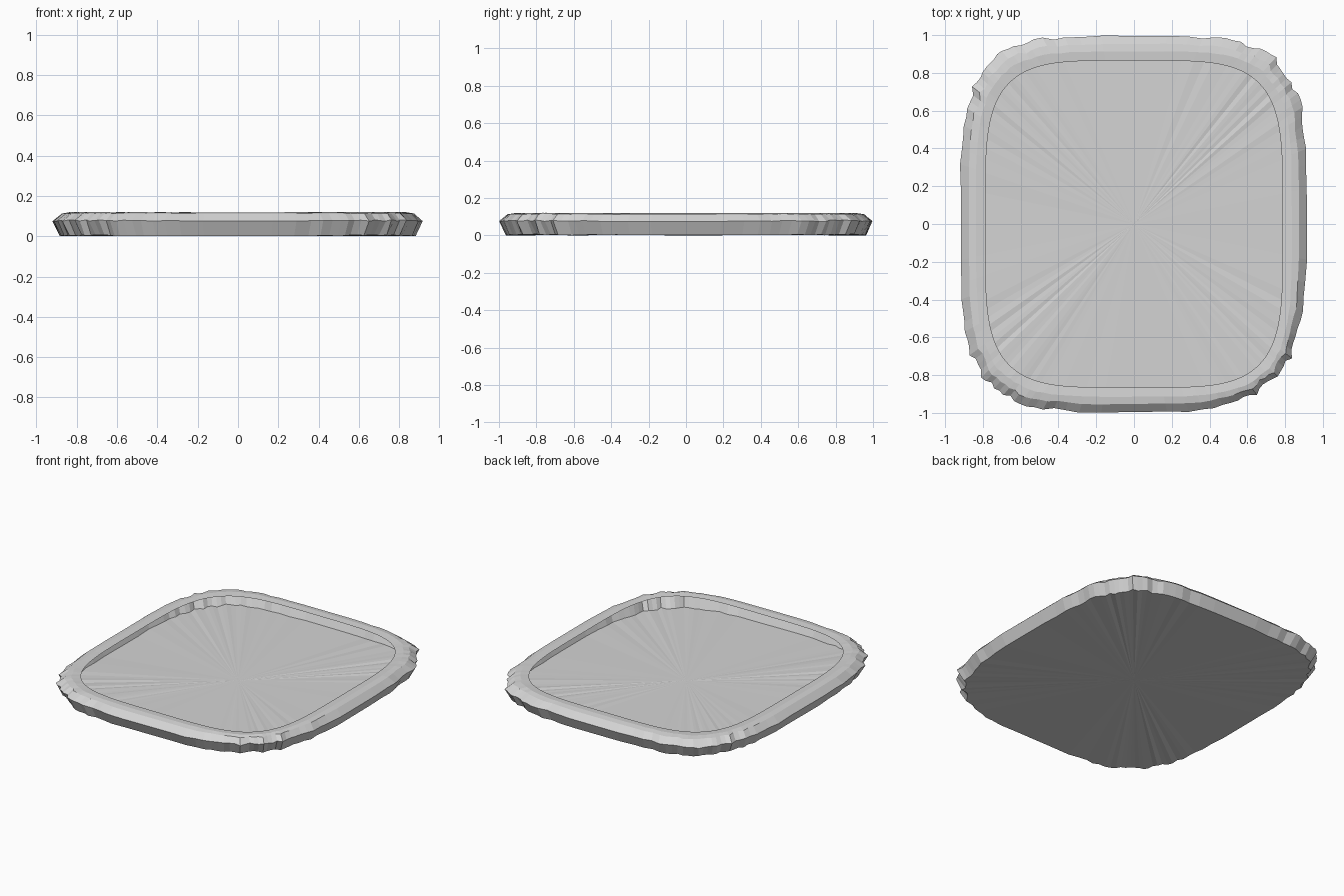
import bpy, bmesh, math, random

random.seed(4)
cube = bpy.data.objects.get("Cube")
if cube:
    bpy.data.objects.remove(cube)

SIDES = 112
HALF_X, HALF_Y, POWER = 0.922, 1.0, 4.3
GREY = (0.66, 0.66, 0.66, 1)

stone = bpy.data.materials.new("pale_grey_stone")
stone.diffuse_color = GREY
stone.use_nodes = True
stone.node_tree.nodes["Principled BSDF"].inputs["Base Color"].default_value = GREY

# Roughness shared by all rings, strongest at the corners
angles = [2 * math.pi * (i + 0.5) / SIDES for i in range(SIDES)]
corner = [0.25 + 0.75 * abs(math.sin(2 * t)) for t in angles]
chips = [random.uniform(-0.028, 0.0) * c for c in corner]

# The front left corner is worn further back
for i, t in enumerate(angles):
    if math.cos(t) > 0 > math.sin(t):
        chips[i] += 0.03 * math.sin(2 * t)


def outline(t, half_x, half_y):
    """Point on a rounded rectangle; equal angles crowd the corners."""
    c, s = math.cos(t), math.sin(t)
    e = 2 / POWER
    return (half_x * math.copysign(abs(c) ** e, c),
            half_y * math.copysign(abs(s) ** e, s))


def ring(bm, inset, z, chip=0.0, jitter=0.0, lift=0.0):
    """Closed loop of vertices, inset from the widest outline."""
    verts = []
    for t, c, chipped in zip(angles, corner, chips):
        d = inset - chipped * chip - random.uniform(-jitter, jitter) * c
        x, y = outline(t, HALF_X - d, HALF_Y - d)
        verts.append(bm.verts.new((x, y, z + random.uniform(0, lift) * c)))
    return verts


# Open shell: base, chipped outer wall, and a rim overhanging the hollow
bm = bmesh.new()
loops = [ring(bm, 0.035, 0.0, 1.0, 0.006, 0.007),
         ring(bm, 0.0, 0.074, 1.0, 0.005, 0.008),
         ring(bm, 0.045, 0.112, 0.6, 0.005, 0.003),
         ring(bm, 0.085, 0.118, 0.2, 0.003, 0.003),
         ring(bm, 0.135, 0.115)]
for lower, upper in zip(loops, loops[1:]):
    for i in range(SIDES):
        j = (i + 1) % SIDES
        bm.faces.new((lower[i], lower[j], upper[j], upper[i]))

# Base with hewn radial facets, seen from inside and below
hub = bm.verts.new((0, 0, 0.002))
for i in range(SIDES):
    bm.faces.new((hub, loops[0][(i + 1) % SIDES], loops[0][i]))

mesh = bpy.data.meshes.new("tray")
bm.to_mesh(mesh)
bm.free()
mesh.materials.append(stone)
bpy.context.collection.objects.link(bpy.data.objects.new("tray", mesh))
